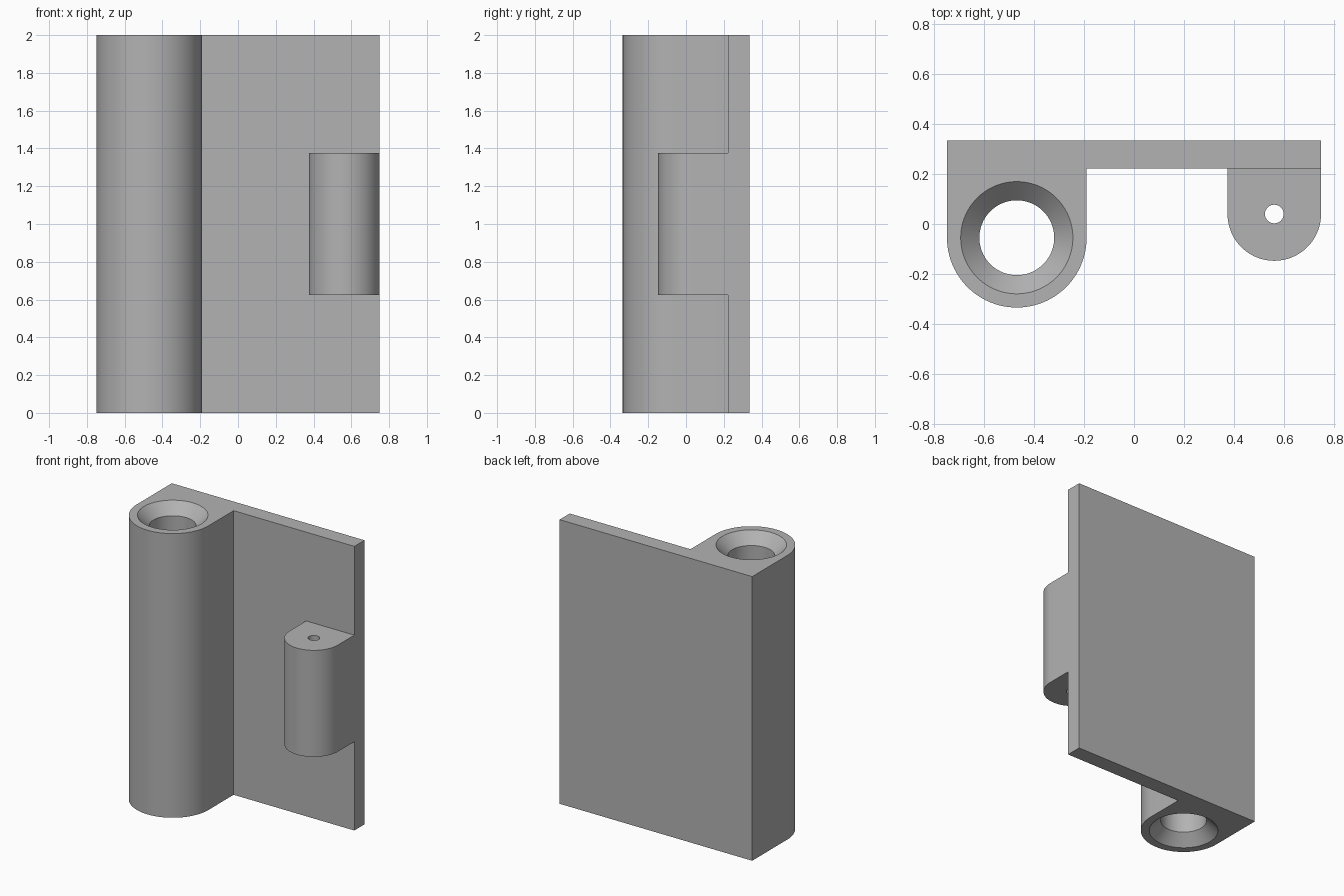
import bpy, bmesh, math

cube = bpy.data.objects.get("Cube")
if cube:
    bpy.data.objects.remove(cube, do_unlink=True)

HEIGHT = 2.0
BACK, PLATE_FRONT = 0.335, 0.2225
HALF_W = 0.75
BARREL = (-0.47, -0.055, 0.28)      # x, y, radius
BOSS = (0.5625, 0.04, 0.1875)

grey = bpy.data.materials.new("plain grey")
grey.use_nodes = True
colour = (0.45, 0.45, 0.45, 1)
grey.diffuse_color = colour
grey.node_tree.nodes["Principled BSDF"].inputs["Base Color"].default_value = colour


def finish(name, bm):
    bmesh.ops.recalc_face_normals(bm, faces=bm.faces)
    mesh = bpy.data.meshes.new(name)
    bm.to_mesh(mesh)
    bm.free()
    mesh.materials.append(grey)
    obj = bpy.data.objects.new(name, mesh)
    bpy.context.collection.objects.link(obj)
    return obj


def round_front(cx, cy, r, steps=48):
    """Half circle from the -x side, round the front, to the +x side."""
    angles = [math.pi * (1 + i / steps) for i in range(steps + 1)]
    return [(cx + r * math.cos(a), cy + r * math.sin(a)) for a in angles]


def prism(name, outline, z0, z1):
    bm = bmesh.new()
    face = bm.faces.new([bm.verts.new((x, y, z0)) for x, y in outline])
    grown = bmesh.ops.extrude_face_region(bm, geom=[face])["geom"]
    top = [v for v in grown if isinstance(v, bmesh.types.BMVert)]
    bmesh.ops.translate(bm, verts=top, vec=(0, 0, z1 - z0))
    return finish(name, bm)


def bore(name, cx, cy, profile, segments):
    """Closed turned cutter from (radius, z) pairs."""
    bm = bmesh.new()
    rings = []
    for r, z in profile:
        angles = [math.tau * i / segments for i in range(segments)]
        rings.append([bm.verts.new((cx + r * math.cos(a), cy + r * math.sin(a), z))
                      for a in angles])
    for low, high in zip(rings, rings[1:]):
        for i in range(segments):
            j = (i + 1) % segments
            bm.faces.new((low[i], low[j], high[j], high[i]))
    bm.faces.new(rings[0])
    bm.faces.new(rings[-1])
    return finish(name, bm)


def combine(target, tool, operation):
    mod = target.modifiers.new(operation.lower(), "BOOLEAN")
    mod.operation = operation
    mod.solver = "EXACT"
    mod.object = tool
    bpy.context.view_layer.objects.active = target
    bpy.ops.object.modifier_apply(modifier=mod.name)
    bpy.data.objects.remove(tool, do_unlink=True)


# Back plate and full-height barrel in one outline
outline = [(-HALF_W, BACK)] + round_front(*BARREL)
outline += [(BARREL[0] + BARREL[2], PLATE_FRONT), (HALF_W, PLATE_FRONT), (HALF_W, BACK)]
bracket = prism("hinge_bracket", outline, 0, HEIGHT)

# Short rounded boss on the plate front
left, right = BOSS[0] - BOSS[2], BOSS[0] + BOSS[2]
mid = (PLATE_FRONT + BACK) / 2
boss = prism("boss", [(left, mid)] + round_front(*BOSS) + [(right, mid)], 0.625, 1.375)
combine(bracket, boss, "UNION")

# Barrel bore, countersunk at both ends
HOLE, SINK, OVER = 0.15, 0.225, 0.02
DEPTH = SINK - HOLE
profile = [(SINK + OVER, -OVER), (HOLE, DEPTH),
           (HOLE, HEIGHT - DEPTH), (SINK + OVER, HEIGHT + OVER)]
combine(bracket, bore("barrel_bore", BARREL[0], BARREL[1], profile, 96), "DIFFERENCE")

# Pin hole through the boss
pin = bore("pin_hole", BOSS[0], BOSS[1], [(0.0375, 0.5), (0.0375, 1.5)], 32)
combine(bracket, pin, "DIFFERENCE")

bpy.ops.object.select_all(action="DESELECT")
bracket.select_set(True)
bpy.context.view_layer.objects.active = bracket
bpy.ops.object.shade_smooth_by_angle(angle=math.radians(30))
